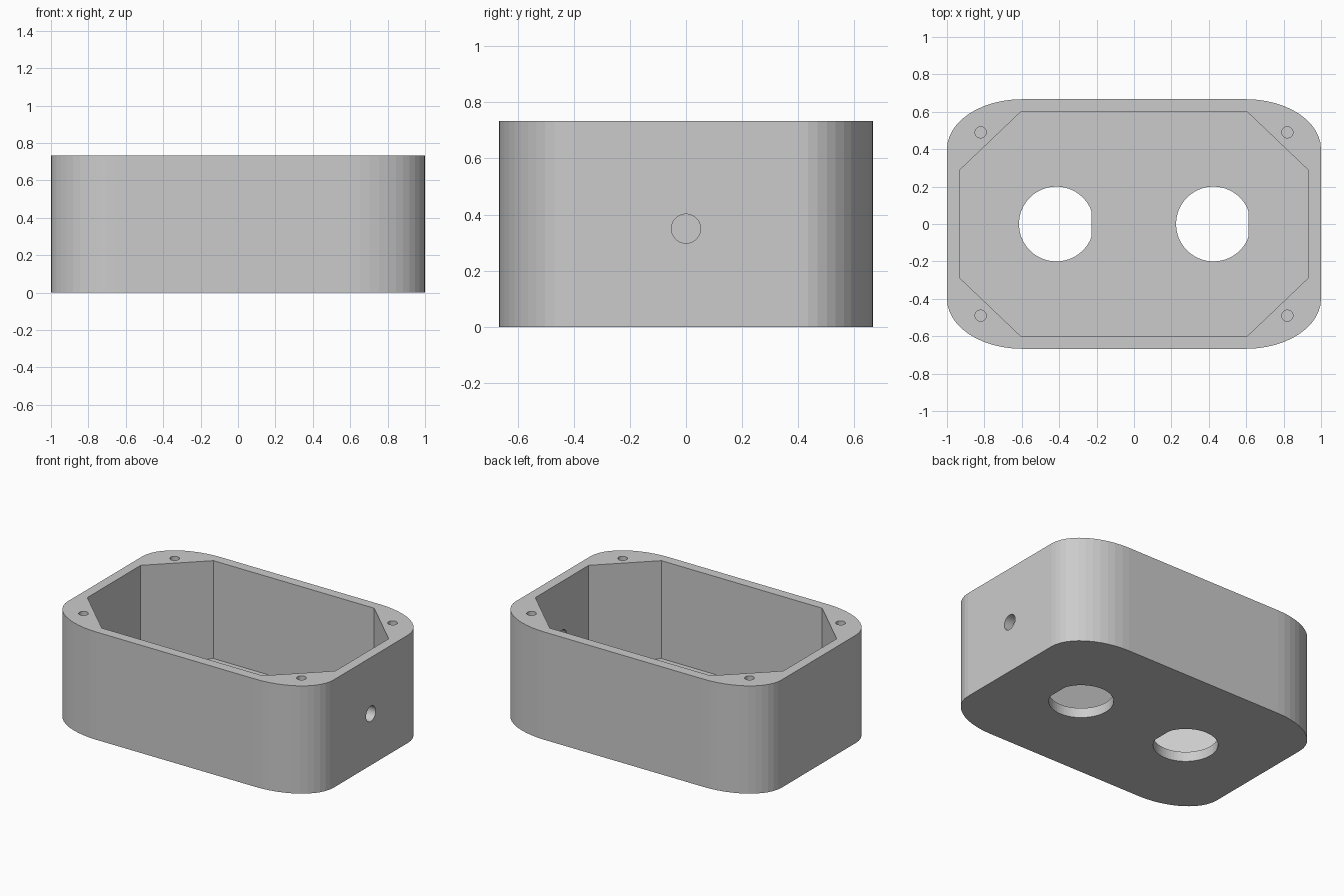
import bpy
import bmesh
from math import cos, sin, pi
from mathutils import Matrix

if "Cube" in bpy.data.objects:
    bpy.data.objects.remove(bpy.data.objects["Cube"], do_unlink=True)

# Overall sizes
HALF_X, HALF_Y, HEIGHT = 1.0, 0.667, 0.733
WALL = 0.067

grey = bpy.data.materials.new("grey_plastic")
grey.use_nodes = True
colour = (0.6, 0.6, 0.6, 1)
grey.diffuse_color = colour
grey.node_tree.nodes["Principled BSDF"].inputs["Base Color"].default_value = colour


def prism(name, outline, bottom, top, matrix=Matrix()):
    """Extrude a closed xy outline from bottom to top."""
    bm = bmesh.new()
    base = bm.faces.new([bm.verts.new((x, y, bottom)) for x, y in outline])
    new = bmesh.ops.extrude_face_region(bm, geom=[base])["geom"]
    bmesh.ops.translate(bm, vec=(0, 0, top - bottom),
                        verts=[v for v in new if isinstance(v, bmesh.types.BMVert)])
    bmesh.ops.recalc_face_normals(bm, faces=bm.faces)
    bmesh.ops.transform(bm, matrix=matrix, verts=bm.verts)
    mesh = bpy.data.meshes.new(name)
    bm.to_mesh(mesh)
    bm.free()
    mesh.materials.append(grey)
    obj = bpy.data.objects.new(name, mesh)
    bpy.context.collection.objects.link(obj)
    return obj


def circle(radius, sides, x=0, y=0, flat=None):
    """Circle outline, optionally cut straight on its +x side."""
    limit = radius if flat is None else flat
    angles = [2 * pi * (i + 0.5) / sides for i in range(sides)]
    return [(x + min(radius * cos(a), limit), y + radius * sin(a)) for a in angles]


def rounded_outline(half_x, half_y, rx, ry, steps):
    """Rectangle outline with elliptical corners."""
    points = []
    for quarter, (sx, sy) in enumerate([(1, 1), (-1, 1), (-1, -1), (1, -1)]):
        for i in range(steps + 1):
            a = (quarter + i / steps) * pi / 2
            points.append((sx * (half_x - rx) + rx * cos(a),
                           sy * (half_y - ry) + ry * sin(a)))
    return points


def cut(body, cutter):
    cutter.hide_render = True
    mod = body.modifiers.new("cut", "BOOLEAN")
    mod.operation = "DIFFERENCE"
    mod.solver = "EXACT"
    mod.object = cutter
    bpy.context.view_layer.objects.active = body
    bpy.ops.object.modifier_apply(modifier=mod.name)
    bpy.data.objects.remove(cutter, do_unlink=True)


# Outer shell of the enclosure
box = prism("enclosure_box",
            rounded_outline(HALF_X, HALF_Y, 0.4, 0.267, 12), 0, HEIGHT)

# Eight-sided cavity, open at the top
cavity = [(0.933, -0.287), (0.933, 0.287), (0.605, 0.6), (-0.605, 0.6),
          (-0.933, 0.287), (-0.933, -0.287), (-0.605, -0.6), (0.605, -0.6)]
cut(box, prism("cavity_cutter", cavity, WALL, HEIGHT + 0.1))

# Two D-shaped openings through the floor
for x in (-0.415, 0.425):
    cut(box, prism("floor_opening_cutter", circle(0.2, 64, x, 0, 0.187), -0.1, 0.15))

# Blind screw holes in the four corner posts
for sx in (-1, 1):
    for sy in (-1, 1):
        cut(box, prism("screw_hole_cutter", circle(0.03, 24, sx * 0.82, sy * 0.49),
                       HEIGHT - 0.33, HEIGHT + 0.1))

# Cable hole through the +x end wall
sideways = Matrix.Translation((0, 0, 0.35)) @ Matrix.Rotation(pi / 2, 4, "Y")
cut(box, prism("cable_hole_cutter", circle(0.052, 32), 0.85, 1.1, sideways))
